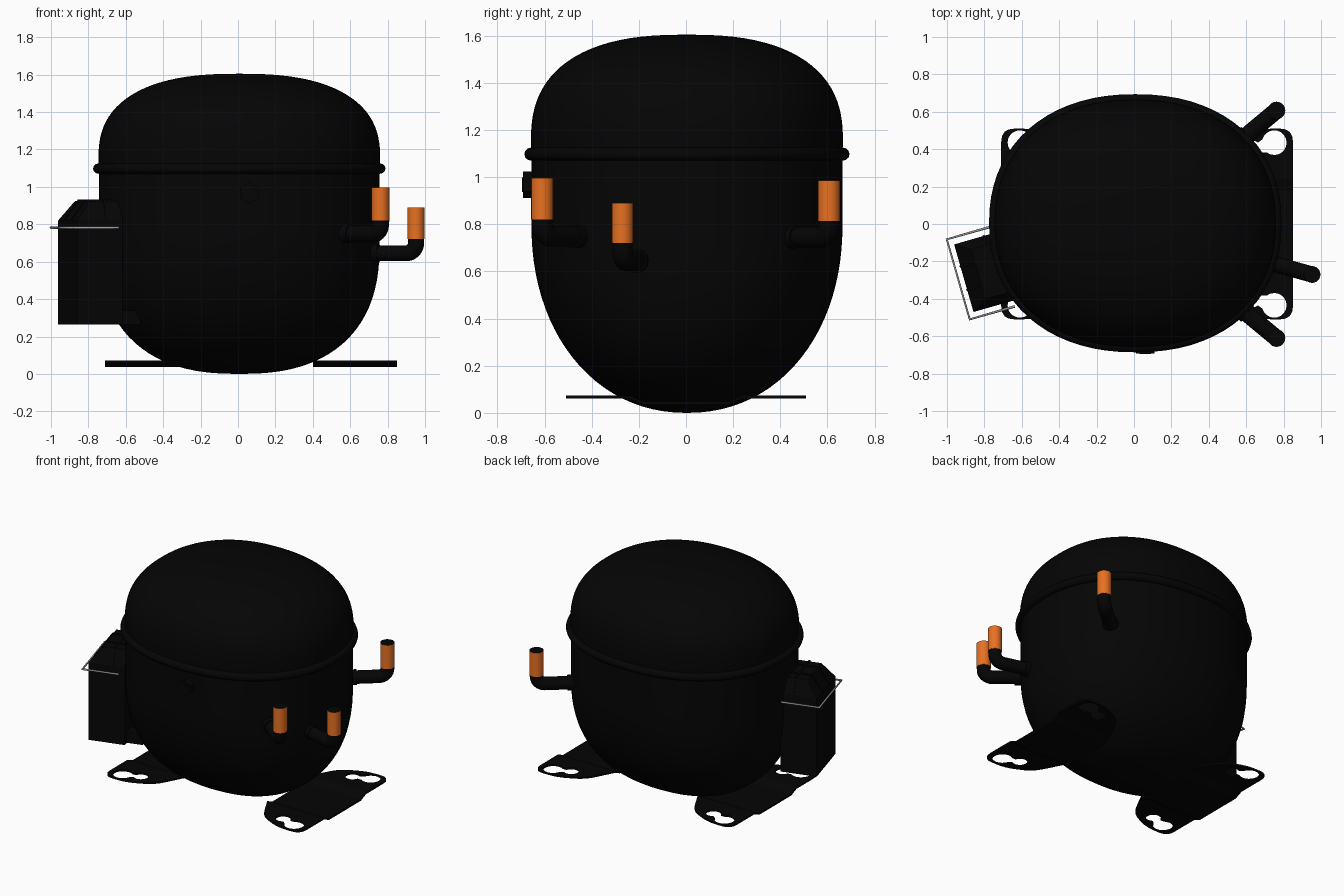
import bpy, bmesh, math
from mathutils import Matrix, Vector

cube = bpy.data.objects.get("Cube")
if cube:
    bpy.data.objects.remove(cube, do_unlink=True)


def material(name, color):
    m = bpy.data.materials.new(name)
    m.use_nodes = True
    m.diffuse_color = (*color, 1)
    m.node_tree.nodes["Principled BSDF"].inputs["Base Color"].default_value = (*color, 1)
    return m


BLACK = material("black paint", (0.0014, 0.0014, 0.0014))
COPPER = material("copper", (0.8, 0.165, 0.016))
STEEL = material("steel wire", (0.34, 0.34, 0.34))


def finish(name, bm, *mats, smooth=True):
    bmesh.ops.recalc_face_normals(bm, faces=bm.faces[:])
    me = bpy.data.meshes.new(name)
    bm.to_mesh(me)
    bm.free()
    for m in mats:
        me.materials.append(m)
    ob = bpy.data.objects.new(name, me)
    bpy.context.collection.objects.link(ob)
    if smooth:
        bpy.ops.object.select_all(action="DESELECT")
        ob.select_set(True)
        bpy.context.view_layer.objects.active = ob
        bpy.ops.object.shade_smooth_by_angle(angle=math.radians(35))
    return ob


def oval(a):
    """Point on a unit oval slightly fuller than a circle."""
    return [math.copysign(abs(c) ** (2 / 2.2), c) for c in (math.cos(a), math.sin(a))]


def loft(name, rings, closed=False):
    """Skin oval rings given as (z, x radius, y radius)."""
    bm = bmesh.new()
    n = 72
    plan = [oval(math.tau * i / n) for i in range(n)]
    rows = [[bm.verts.new((0.007 + rx * x, 0.004 + ry * y, z)) for x, y in plan] for z, rx, ry in rings]
    if closed:
        rows.append(rows[0])
    for a, b in zip(rows, rows[1:]):
        for i in range(n):
            j = (i + 1) % n
            bm.faces.new((a[i], a[j], b[j], b[i]))
    bmesh.ops.remove_doubles(bm, verts=bm.verts[:], dist=1e-5)
    return finish(name, bm, BLACK)


def box(name, lo, hi, matrix=Matrix(), top_inset=(0, 0)):
    """Box whose top is drawn in on +x and on both y sides."""
    bm = bmesh.new()
    bmesh.ops.create_cube(bm, size=1)
    for v in bm.verts:
        sx, sy, sz = v.co
        v.co = [h if c > 0 else l for c, l, h in zip(v.co, lo, hi)]
        if sz > 0:
            v.co.x -= top_inset[0] if sx > 0 else 0
            v.co.y -= math.copysign(top_inset[1], sy)
    bm.transform(matrix)
    return finish(name, bm, BLACK, smooth=False)


def wire(name, points, radius, mat, sides=5):
    """Round tube along a polyline."""
    cu = bpy.data.curves.new(name, "CURVE")
    cu.dimensions = "3D"
    cu.bevel_depth, cu.bevel_resolution, cu.use_fill_caps = radius, sides, True
    sp = cu.splines.new("POLY")
    sp.points.add(len(points) - 1)
    for p, co in zip(sp.points, points):
        p.co = (*co, 1)
    cu.materials.append(mat)
    ob = bpy.data.objects.new(name, cu)
    bpy.context.collection.objects.link(ob)
    return ob


# Shell: a domed lid over a bowl that is narrower from front to back
def fall(u, n):
    return max(0, 1 - max(0, u) ** n) ** (1 / n)


steps = [math.pi / 2 * i / 24 for i in range(25)]
bowl = [0.8 * (1 - math.cos(t)) for t in steps]
loft("lower_shell", [(z, 0.75 * fall((0.7 - z) / 0.7, 2.45), 0.66 * fall((0.8 - z) / 0.8, 2.12))
                     for z in bowl] + [(1.1, 0.75, 0.66)])
dome = [1.15 + 0.455 * math.sin(t) for t in steps]
loft("upper_shell", [(1.1, 0.753, 0.66)] +
     [(z, 0.753 * fall((z - 1.15) / 0.455, 2.5), 0.662 * fall((z - 1.15) / 0.455, 2.5)) for z in dome])

# Welded seam bead
bead = [math.tau * i / 12 for i in range(12)]
loft("seam_bead", [(1.098 + 0.028 * math.sin(a), 0.752 + 0.03 * math.cos(a), 0.66 + 0.03 * math.cos(a))
                   for a in bead], closed=True)


# Mounting feet: flat ears with keyhole slots joined by a dropped strip
def rounded(points, r):
    out = []
    for i, p in enumerate(points):
        p, a, b = Vector(p), Vector(points[i - 1]), Vector(points[(i + 1) % len(points)])
        s, e = p + (a - p).normalized() * r, p + (b - p).normalized() * r
        out += [s.lerp(p, t).lerp(p.lerp(e, t), t) for t in (0, 0.25, 0.5, 0.75, 1)]
    return out


def slot(c1, r1, c2, r2):
    c1, c2 = Vector(c1), Vector(c2)
    heading = math.atan2(*(c1 - c2).yx)
    pts = []
    for c, r, base in ((c1, r1, heading), (c2, r2, heading + math.pi)):
        for i in range(17):
            a = base + math.radians(-145 + 290 * i / 16)
            pts.append(c + r * Vector((math.cos(a), math.sin(a))))
    return pts


corners = rounded([(0.78, 0.24), (0.78, 0.51), (0.60, 0.51), (0.43, 0.43), (0.33, 0.24)], 0.07)[5:20]
EAR = [Vector((0.33, 0.24)), Vector((0.78, 0.24))] + corners
SLOT = slot((0.68, 0.435), 0.066, (0.565, 0.395), 0.05)
for side, sx in (("left", 1), ("right", -1)):
    for end, sy in (("front", -1), ("back", 1)):
        cu = bpy.data.curves.new("ear", "CURVE")
        cu.dimensions, cu.fill_mode, cu.extrude = "2D", "BOTH", 0.006
        for loop in (EAR, SLOT):
            sp = cu.splines.new("POLY")
            sp.points.add(len(loop) - 1)
            for p, co in zip(sp.points, loop):
                p.co = (0.07 + sx * co.x, sy * co.y, 0, 1)
            sp.use_cyclic_u = True
        cu.materials.append(BLACK)
        ob = bpy.data.objects.new(f"{side}_{end}_foot_ear", cu)
        ob.location.z = 0.067
        bpy.context.collection.objects.link(ob)
    bm = bmesh.new()
    section = [(-0.24, 0.061), (-0.18, 0.036), (0.18, 0.036), (0.24, 0.061)]
    section += [(y, z + 0.012) for y, z in reversed(section)]
    ends = [[bm.verts.new((0.07 + sx * u, y, z)) for y, z in section] for u in (0.33, 0.78)]
    for i in range(8):
        j = (i + 1) % 8
        bm.faces.new((ends[0][i], ends[0][j], ends[1][j], ends[1][i]))
    for e in ends:
        bm.faces.new(e)
    finish(f"{side}_foot_strip", bm, BLACK, smooth=False)


# Pipes: black elbow, collar at the shell and a copper stub with a dark end
def pipe(name, start, end, z, joint, top, r):
    s, e = Vector((*start, z)), Vector((*end, z))
    d, bend = (e - s).normalized(), 0.055
    up = Vector((0, 0, 1))
    centre = e - d * bend + up * bend
    arc = [centre + bend * (d * math.sin(a) - up * math.cos(a))
           for a in (math.pi / 2 * i / 8 for i in range(9))]
    wire(name + "_elbow", [s, *arc, Vector((*end, joint + 0.01))], r * 0.96, BLACK)
    wire(name + "_collar", [s, s + d * 0.075], r * 1.12, BLACK)
    bm = bmesh.new()
    bmesh.ops.create_cone(bm, cap_ends=True, segments=24, radius1=r, radius2=r, depth=top - joint,
                          matrix=Matrix.Translation((*end, (joint + top) / 2)))
    lid = max(bm.faces, key=lambda f: f.calc_center_median().z)
    lid.material_index = 1
    finish(name + "_copper_stub", bm, COPPER, BLACK)


pipe("front_pipe", (0.55, -0.435), (0.762, -0.61), 0.75, 0.82, 0.997, 0.047)
pipe("back_pipe", (0.55, 0.43), (0.762, 0.607), 0.745, 0.815, 0.987, 0.047)
pipe("side_pipe", (0.68, -0.195), (0.952, -0.27), 0.645, 0.72, 0.89, 0.045)

# Hexagonal boss on the front
for name, r, sides, y in (("boss_hexagon", 0.056, 6, -0.692), ("boss_tip", 0.03, 20, -0.696)):
    bm = bmesh.new()
    bmesh.ops.create_cone(bm, cap_ends=True, segments=sides, radius1=r, radius2=r, depth=0.06,
                          matrix=Matrix.Translation((0.06, y + 0.03, 0.968)) @ Matrix.Rotation(math.pi / 2, 4, "X"))
    finish(name, bm, BLACK)

# Terminal box with sloped lid, ribs, bracket and wire clip
frame = Matrix.Translation((-0.91, -0.29, 0)) @ Matrix.Rotation(math.radians(196), 4, "Z")
box("terminal_box", (-0.25, -0.188, 0.265), (0, 0.188, 0.82), frame)
box("terminal_box_lid", (-0.25, -0.188, 0.82), (0, 0.188, 0.925), frame, (0.08, 0.05))
for i, y in enumerate((-0.065, 0.065)):
    box(f"lid_rib_{i + 1}", (-0.25, y - 0.006, 0.82), (0.004, y + 0.006, 0.932), frame, (0.08, 0))
box("lid_cross_rib", (-0.17, -0.192, 0.82), (-0.158, 0.192, 0.932), frame, (0, 0.05))
box("box_bracket", (-0.36, 0.05, 0.265), (-0.2, 0.15, 0.34), frame)
clip = [(-0.23, -0.225), (0.03, -0.225), (0.03, 0.22), (-0.22, 0.22)]
wire("wire_clip", [frame @ Vector((x, y, 0.782)) for x, y in clip], 0.007, STEEL, 2)
